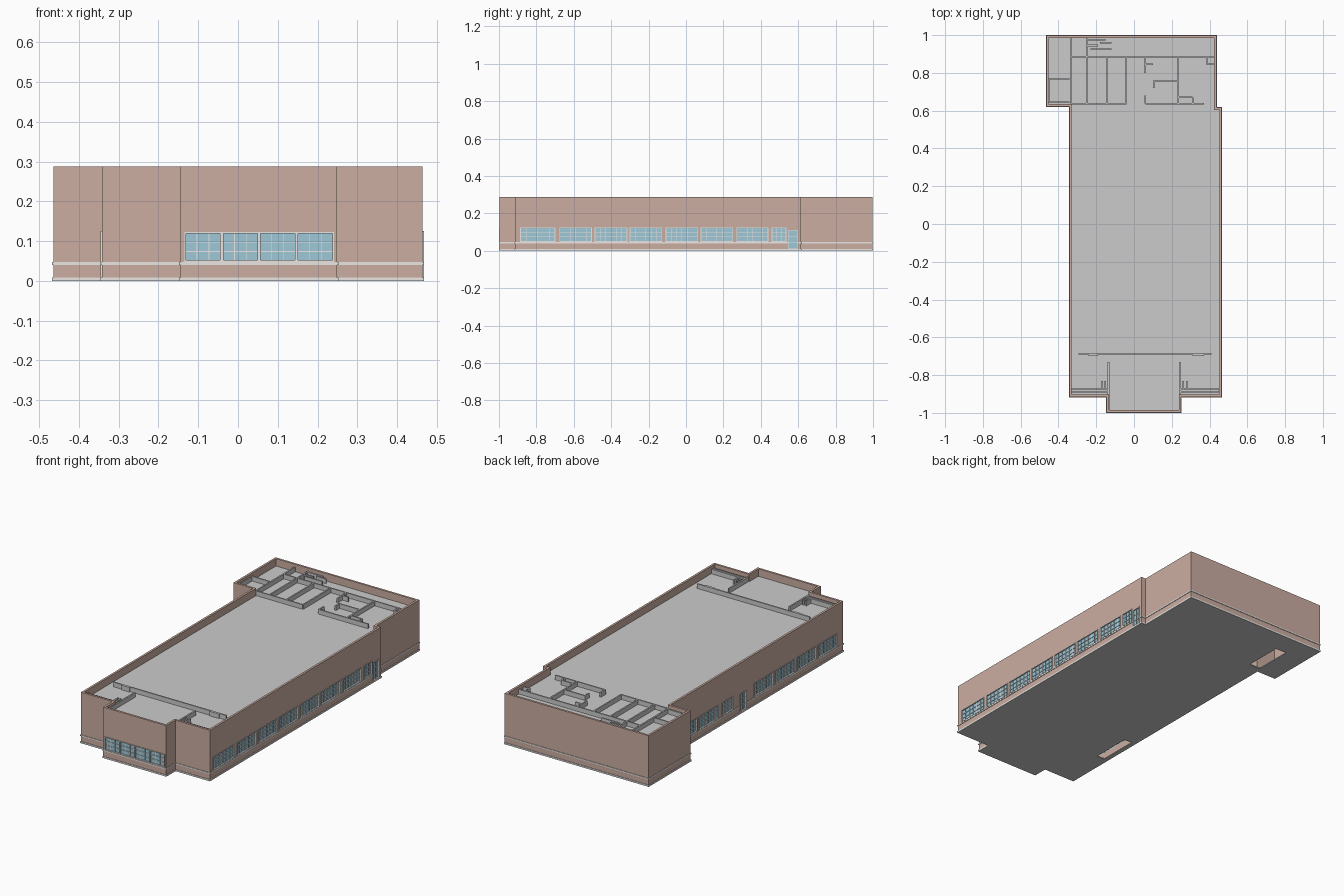
import bpy, bmesh

if "Cube" in bpy.data.objects:
    bpy.data.objects.remove(bpy.data.objects["Cube"])

OUTLINE = [(-.145, -.997), (.249, -.997), (.249, -.915), (.464, -.915), (.464, .616), (.436, .616),
           (.436, .997), (-.464, .997), (-.464, .622), (-.342, .622), (-.342, -.915), (-.145, -.915)]
TOP, ROOF, WALL = .287, .245, .012


def material(name, rgb):
    m = bpy.data.materials.new(name)
    m.diffuse_color = (*rgb, 1)
    m.use_nodes = True
    m.node_tree.nodes["Principled BSDF"].inputs["Base Color"].default_value = m.diffuse_color
    return m


BRICK = material("brick", (.60, .42, .36))
TRIM = material("pale_trim", (.82, .79, .76))
GLASS = material("blue_glass", (.34, .58, .68))


def finish(name, bm, mat=None):
    bmesh.ops.recalc_face_normals(bm, faces=bm.faces)
    me = bpy.data.meshes.new(name)
    bm.to_mesh(me)
    bm.free()
    ob = bpy.data.objects.new(name, me)
    bpy.context.collection.objects.link(ob)
    if mat:
        me.materials.append(mat)
    return ob


def inset(poly, d):
    # offset a counter-clockwise right-angled outline inward by d
    out = []
    for i, (x, y) in enumerate(poly):
        (px, py), (nx, ny) = poly[i - 1], poly[(i + 1) % len(poly)]
        for ax, ay in ((x - px, y - py), (nx - x, ny - y)):
            length = abs(ax) + abs(ay)
            x, y = x - ay / length * d, y + ax / length * d
        out.append((x, y))
    return out


def ring(name, outer, inner, z0, z1, mat):
    bm = bmesh.new()
    n = len(outer)
    loops = [[bm.verts.new((x, y, z)) for x, y in p]
             for p, z in ((outer, z0), (outer, z1), (inner, z1), (inner, z0))]
    for k in range(4):
        a, b = loops[k], loops[(k + 1) % 4]
        for i in range(n):
            j = (i + 1) % n
            bm.faces.new((a[i], a[j], b[j], b[i]))
    return finish(name, bm, mat)


def slab(name, poly, z0, z1):
    bm = bmesh.new()
    face = bm.faces.new([bm.verts.new((x, y, z0)) for x, y in poly])
    ext = bmesh.ops.extrude_face_region(bm, geom=[face])["geom"]
    for v in (g for g in ext if isinstance(g, bmesh.types.BMVert)):
        v.co.z = z1
    # extruding one face of a sheet keeps the base only if it is still present
    if not face.is_valid:
        bmesh.ops.holes_fill(bm, edges=[e for e in bm.edges if e.is_boundary])
    return finish(name, bm)


def boxes(name, items, mat=None):
    bm = bmesh.new()
    for p, q in items:
        vs = bmesh.ops.create_cube(bm, size=1)["verts"]
        for v in vs:
            v.co = [(a + b) / 2 + c * abs(b - a) for a, b, c in zip(p, q, v.co)]
    return finish(name, bm, mat)


def cut(ob, items):
    cutter = boxes("cutter", items)
    cutter.hide_render = True
    mod = ob.modifiers.new("openings", "BOOLEAN")
    mod.operation, mod.solver, mod.object = "DIFFERENCE", "EXACT", cutter
    dg = bpy.context.evaluated_depsgraph_get()
    me = bpy.data.meshes.new_from_object(ob.evaluated_get(dg))
    ob.modifiers.clear()
    ob.data = me
    bpy.data.objects.remove(cutter)


# coordinates along a facade: a = along wall, d = outward, z = up
SIDES = {"front": lambda a, d, z: (a, -.997 - d, z),
         "right": lambda a, d, z: (.464 + d, a, z),
         "left": lambda a, d, z: (-.342 - d, a, z)}
openings, doors = [], []


def window(side, a0, a1, z0, z1, cols, rows, kind="window"):
    P = SIDES[side]
    (doors if kind == "door" else openings).append((P(a0, -.03, z0), P(a1, .02, z1)))
    boxes(f"{side}_{kind}_glass", [(P(a0, -.008, z0), P(a1, -.005, z1))], GLASS)
    bars = []
    for i in range(cols + 1):
        edge = i in (0, cols)
        w, d = (.002, .003) if edge else (.0009, -.002)
        a = a0 + (a1 - a0) * i / cols
        bars.append((P(a - w, -.01, z0 - .002), P(a + w, d, z1 + .002)))
    for j in range(rows + 1):
        edge = j in (0, rows)
        w, d = (.002, .003) if edge else (.0009, -.002)
        z = z0 + (z1 - z0) * j / rows
        bars.append((P(a0, -.01, z - w), P(a1, d, z + w)))
    boxes(f"{side}_{kind}_frame", bars, TRIM)


# windows and doors
for i in range(4):
    window("front", -.133 + i * .094, -.043 + i * .094, .05, .121, 3, 3)
for a0, a1 in ((-.885, -.70), (-.675, -.505), (-.487, -.315), (-.30, -.13),
               (-.107, .063), (.08, .25), (.272, .438), (.46, .535)):
    window("right", a0, a1, .05, .123, 3 if a1 - a0 < .1 else 6, 3)
window("right", .547, .598, .01, .11, 2, 3, "door")
for a0, a1 in ((-.86, -.69), (-.67, -.50), (-.48, -.31), (-.29, -.12),
               (.07, .17), (.20, .37), (.39, .56)):
    window("left", a0, a1, .05, .123, 3 if a1 - a0 < .12 else 6, 3)
window("left", -.05, .005, .01, .11, 2, 3, "door")

# outer walls, base course and sill band
walls = ring("outer_walls", OUTLINE, inset(OUTLINE, WALL), .006, TOP, BRICK)
cut(walls, openings + doors)
base = ring("base_course", inset(OUTLINE, -.003), OUTLINE, 0, .009, TRIM)
band = ring("sill_band", inset(OUTLINE, -.003), OUTLINE, .040, .047, TRIM)
cut(band, doors)

# ground floor with two stair openings, and sunken roof
ground = slab("ground_floor", OUTLINE, 0, .006)
cut(ground, [((-.335, .65, -.1), (-.265, .87, .1)), ((-.32, -.63, -.1), (-.27, -.40, .1))])
slab("roof_deck", inset(OUTLINE, WALL), ROOF - .008, ROOF)

# low partition walls on the roof: (fixed coordinate, start, end)
along_x = [(.885, -.335, .424), (.637, -.335, -.04), (.637, .06, .37), (.755, .10, .235),
           (.845, .06, .10), (.67, .235, .31), (.845, .385, .424), (.77, -.452, -.342),
           (.645, -.452, -.342), (.975, -.25, -.15), (.945, -.25, -.19), (.96, -.18, -.12),
           (.925, -.23, -.12), (-.688, -.295, .41), (-.694, -.24, -.19), (-.694, .31, .37),
           (-.875, -.33, -.14), (-.888, -.33, -.14), (-.875, .25, .45), (-.888, .25, .45)]
along_y = [(-.335, .637, .985), (-.25, .637, .985), (-.145, .637, .885), (-.04, .637, .885),
           (.06, .80, .885), (.06, .637, .68), (.235, .637, .885), (.105, .72, .755),
           (.31, .637, .67), (.385, .845, .885), (-.452, .645, .77), (-.135, -.985, -.73),
           (.245, -.905, -.73), (-.168, -.875, -.83), (-.152, -.875, -.83),
           (.262, -.875, -.83), (.282, -.875, -.83)]
T, H = .004, .271
boxes("roof_partitions",
      [((a, c - T, ROOF), (b, c + T, H)) for c, a, b in along_x] +
      [((c - T, a, ROOF), (c + T, b, H)) for c, a, b in along_y])
